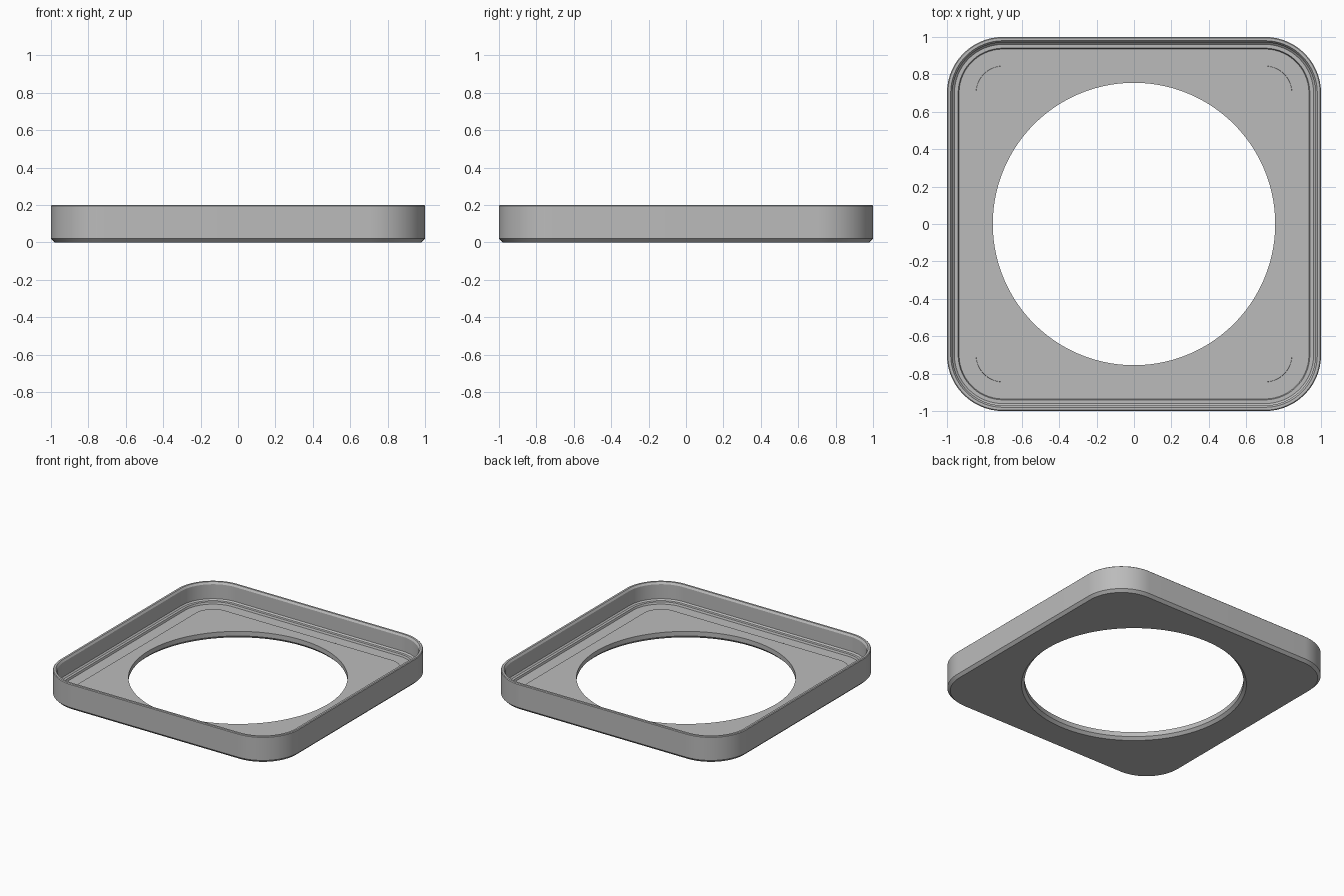
import bpy
import bmesh
import math

cube = bpy.data.objects.get("Cube")
if cube:
    bpy.data.objects.remove(cube, do_unlink=True)

CORNER_STEPS = 32                    # segments in each rounded corner
COUNT = 4 * (CORNER_STEPS + 1)       # vertices in every loop
RADIUS = 0.3                         # outer corner radius


def square_loop(bm, inset, z):
    """Rounded square, inset from the outer wall."""
    verts = []
    centre, r = 1 - RADIUS, RADIUS - inset
    for q in range(4):
        sx = 1 if q in (0, 3) else -1
        sy = 1 if q in (0, 1) else -1
        for i in range(CORNER_STEPS + 1):
            a = math.pi / 2 * (q + i / CORNER_STEPS)
            verts.append(bm.verts.new((sx * centre + r * math.cos(a),
                                       sy * centre + r * math.sin(a), z)))
    return verts


def circle_loop(bm, r, z):
    verts = []
    for k in range(COUNT):
        a = 2 * math.pi * (k + 0.5) / COUNT
        verts.append(bm.verts.new((r * math.cos(a), r * math.sin(a), z)))
    return verts


# Cross-section of the tray: (inset, height), from the underside over the rim
section = [
    (0.02, 0), (0, 0.02),                    # bottom chamfer
    (0, 0.195), (0.005, 0.2), (0.02, 0.2),   # outer wall and rim
    (0.03, 0.185), (0.03, 0.075),            # inner lip and wall
    (0.04, 0.065), (0.06, 0.065),            # ledge
    (0.065, 0.05), (0.155, 0.05),            # floor border
    (0.156, 0.055),                          # raised floor panel
]
# Round opening: (radius, height), chamfered underneath
opening = [(0.755, 0.055), (0.755, 0.02), (0.775, 0)]

bm = bmesh.new()
loops = [square_loop(bm, d, z) for d, z in section]
loops += [circle_loop(bm, r, z) for r, z in opening]
for a, b in zip(loops, loops[1:] + loops[:1]):
    for k in range(COUNT):
        n = (k + 1) % COUNT
        bm.faces.new((a[k], a[n], b[n], b[k]))
bmesh.ops.recalc_face_normals(bm, faces=bm.faces)

mesh = bpy.data.meshes.new("tray_frame")
bm.to_mesh(mesh)
bm.free()
tray = bpy.data.objects.new("tray_frame", mesh)
bpy.context.collection.objects.link(tray)

# Plain grey material
grey = bpy.data.materials.new("plain_grey")
grey.use_nodes = True
colour = (0.5, 0.5, 0.5, 1)
grey.diffuse_color = colour
grey.node_tree.nodes["Principled BSDF"].inputs["Base Color"].default_value = colour
mesh.materials.append(grey)

bpy.context.view_layer.objects.active = tray
tray.select_set(True)
bpy.ops.object.shade_smooth_by_angle(angle=math.radians(20))
